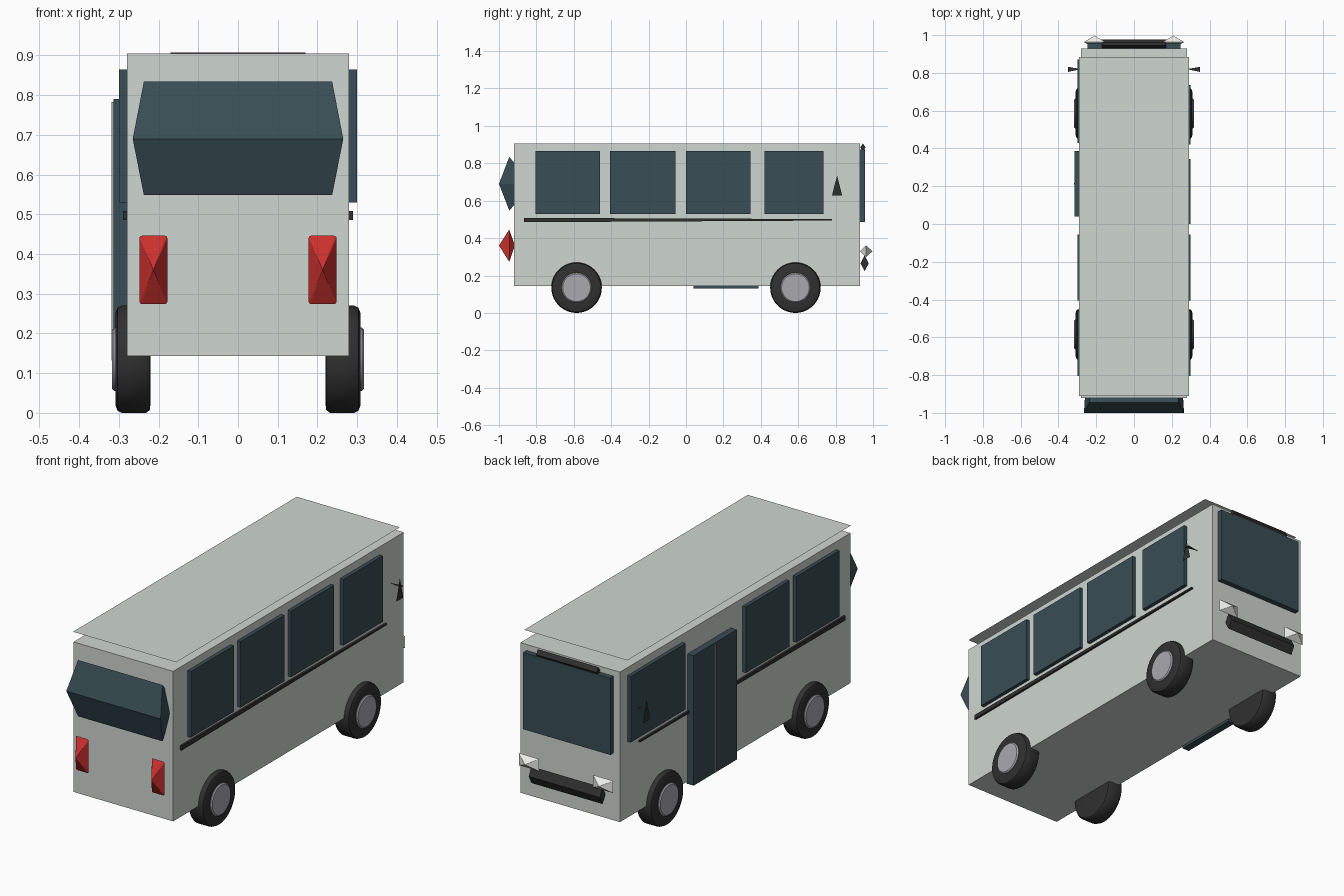
import bpy, bmesh, math
from mathutils import Matrix, Vector

cube = bpy.data.objects.get("Cube")
if cube:
    bpy.data.objects.remove(cube, do_unlink=True)


def material(name, rgb):
    m = bpy.data.materials.new(name)
    m.use_nodes = True
    m.diffuse_color = (*rgb, 1)
    m.node_tree.nodes["Principled BSDF"].inputs["Base Color"].default_value = (*rgb, 1)
    return m


PAINT = material("paint", (0.62, 0.67, 0.63))
GLASS = material("tinted_glass", (0.04, 0.075, 0.09))
BLACK = material("black_rubber", (0.03, 0.03, 0.03))
RED = material("red_lens", (0.6, 0.03, 0.025))
WHITE = material("clear_lens", (0.85, 0.85, 0.82))
METAL = material("hub_metal", (0.4, 0.4, 0.43))


def finish(name, bm, mat, smooth=None):
    bmesh.ops.recalc_face_normals(bm, faces=bm.faces)
    mesh = bpy.data.meshes.new(name)
    bm.to_mesh(mesh)
    bm.free()
    mesh.materials.append(mat)
    ob = bpy.data.objects.new(name, mesh)
    bpy.context.collection.objects.link(ob)
    if smooth:
        bpy.ops.object.select_all(action="DESELECT")
        ob.select_set(True)
        bpy.context.view_layer.objects.active = ob
        bpy.ops.object.shade_smooth_by_angle(angle=math.radians(smooth))
    return ob


def box(name, x, y, z, mat):
    """Box given by its (low, high) range on each axis."""
    bm = bmesh.new()
    bmesh.ops.create_cube(bm, size=1)
    for v in bm.verts:
        v.co = [sum(r) / 2 + c * (r[1] - r[0]) for r, c in zip((x, y, z), v.co)]
    return finish(name, bm, mat)


def loft(name, rings, mat, smooth=None):
    """Skin a list of equal-length point rings and cap both ends."""
    bm = bmesh.new()
    loops = [[bm.verts.new(p) for p in ring] for ring in rings]
    n = len(loops[0])
    for a, b in zip(loops, loops[1:]):
        for i in range(n):
            j = (i + 1) % n
            bm.faces.new((a[i], a[j], b[j], b[i]))
    bm.faces.new(loops[0])
    bm.faces.new(loops[-1])
    return finish(name, bm, mat, smooth)


def lens(name, centre, half, depth, mat, corner=0.006):
    """Rounded rectangle in xz drawn out to a point in front and behind."""
    bm = bmesh.new()
    c = Vector(centre)
    rim = []
    for k, (sx, sz) in enumerate(((1, 1), (-1, 1), (-1, -1), (1, -1))):
        for step in range(4):
            a = math.radians(90 * k + 30 * step)
            rim.append(bm.verts.new(c + Vector((
                sx * (half[0] - corner) + corner * math.cos(a), 0,
                sz * (half[1] - corner) + corner * math.sin(a)))))
    for d in depth:
        tip = bm.verts.new(c + Vector((0, d, 0)))
        for i, v in enumerate(rim):
            bm.faces.new((v, rim[(i + 1) % len(rim)], tip))
    return finish(name, bm, mat)


def diamond_bar(name, half_width, y, z, ry, rz):
    ring = [(0, rz), (ry, 0), (0, -rz), (-ry, 0)]
    loft(name, [[(x, y + a, z + b) for a, b in ring]
                for x in (-half_width, half_width)], BLACK)


def lathe(name, profile, centre, side, mat):
    """Spin (x, radius) points about the axle; side mirrors them."""
    steps = 40
    rings = [[(side * x, centre[0] + r * math.cos(i * math.tau / steps),
               centre[1] + r * math.sin(i * math.tau / steps))
              for i in range(steps)] for x, r in profile]
    return loft(name, rings, mat, 35)


def sheet(name, points, mat):
    bm = bmesh.new()
    bm.faces.new([bm.verts.new(p) for p in points])
    return finish(name, bm, mat)


# Body shell and floating roof panel
box("body", (-0.28, 0.28), (-0.92, 0.93), (0.143, 0.905), PAINT)
roof_y = (-0.91, 0.885)
sheet("roof_panel", [(-0.29, roof_y[0], 0.95), (0.29, roof_y[0], 0.95),
                     (0.29, roof_y[1], 0.95), (-0.29, roof_y[1], 0.95)], PAINT)

# Side windows
rear_windows = [(-0.805, -0.46), (-0.405, -0.055)]
for side, label, spans in ((1, "left", rear_windows + [(0, 0.345), (0.42, 0.735)]),
                           (-1, "right", rear_windows + [(0.43, 0.87)])):
    for i, span in enumerate(spans):
        box(f"{label}_window_{i + 1}", sorted((side * 0.275, side * 0.299)),
            span, (0.53, 0.865), GLASS)

    # Tapering trim strip below the windows
    loft(f"{label}_trim", [
        [(side * x, y, z) for x, z in ((0.275, lo), (0.29, lo), (0.29, hi), (0.275, hi))]
        for y, lo, hi in ((-0.865, 0.485, 0.508), (0.78, 0.494, 0.502))], BLACK)

    # Mirror on a flat arm
    sheet(f"{label}_mirror", [(side * 0.344, 0.78, 0.627), (side * 0.344, 0.835, 0.627),
                              (side * 0.344, 0.808, 0.735)], BLACK)
    sheet(f"{label}_mirror_arm", [(side * 0.28, 0.82, 0.69), (side * 0.35, 0.805, 0.69),
                                  (side * 0.35, 0.832, 0.69)], BLACK)

    # Lights at both ends
    lens(f"{label}_tail_light", (side * 0.213, -0.945, 0.36), (0.035, 0.086),
         (-0.055, 0.03), RED)
    lens(f"{label}_headlight", (side * 0.208, 0.963, 0.33), (0.057, 0.031),
         (0.034, -0.034), WHITE, 0.002)

    # Wheels
    for end, y in (("front", 0.585), ("back", -0.585)):
        lathe(f"{label}_{end}_tyre", [(0.22, 0.11), (0.222, 0.128), (0.232, 0.135),
                                      (0.292, 0.135), (0.303, 0.13), (0.309, 0.115),
                                      (0.309, 0.08)], (y, 0.135), side, BLACK)
        lathe(f"{label}_{end}_hub", [(0.29, 0.08), (0.312, 0.08), (0.317, 0.074)],
              (y, 0.135), side, METAL)

# Double door with a centre seam
box("door", (-0.314, -0.275), (0.04, 0.387), (0.13, 0.79), GLASS)
box("door_seam", (-0.318, -0.312), (0.21, 0.218), (0.132, 0.782), METAL)

# Windscreen, visor bar and bumper
box("windscreen", (-0.245, 0.245), (0.925, 0.957), (0.485, 0.875), GLASS)
diamond_bar("visor_bar", 0.17, 0.946, 0.885, 0.014, 0.022)
diamond_bar("bumper", 0.2, 0.955, 0.265, 0.022, 0.042)

# Bulging window at the other end, widest along its ridge
loft("ridged_window", [
    [(-w, y, z), (w, y, z), (w * 0.98, -0.915, zb), (-w * 0.98, -0.915, zb)]
    for w, y, z, zb in ((0.237, -0.945, 0.548, 0.58), (0.265, -1, 0.69, 0.69),
                        (0.237, -0.945, 0.834, 0.80))], GLASS)
